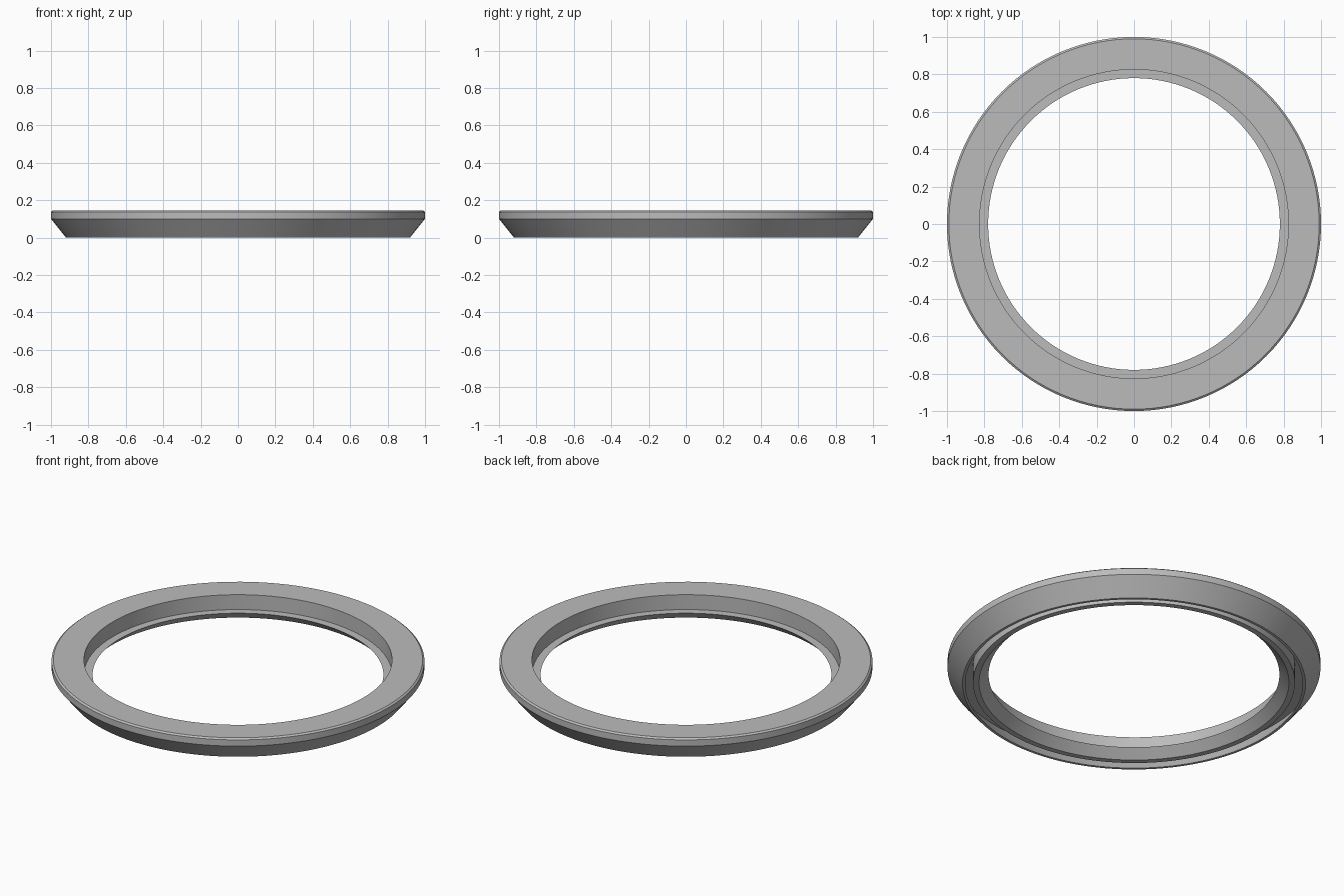
import bpy
import bmesh
import math

SEGMENTS = 128

cube = bpy.data.objects.get("Cube")
if cube:
    bpy.data.objects.remove(cube, do_unlink=True)

# Single grey material
grey = bpy.data.materials.new("plain grey")
grey.use_nodes = True
colour = (0.5, 0.5, 0.5, 1)
grey.diffuse_color = colour
grey.node_tree.nodes["Principled BSDF"].inputs["Base Color"].default_value = colour


def lathe(name, profile, material):
    """Revolve a closed (radius, height) profile around z."""
    bm = bmesh.new()
    verts = [bm.verts.new((r, 0, z)) for r, z in profile]
    edges = [bm.edges.new((v, verts[i - 1])) for i, v in enumerate(verts)]
    bmesh.ops.spin(bm, geom=verts + edges, cent=(0, 0, 0), axis=(0, 0, 1),
                   angle=math.tau, steps=SEGMENTS, use_merge=True)
    bmesh.ops.remove_doubles(bm, verts=bm.verts, dist=0.0001)
    bmesh.ops.recalc_face_normals(bm, faces=bm.faces)
    mesh = bpy.data.meshes.new(name)
    bm.to_mesh(mesh)
    bm.free()
    mesh.materials.append(material)
    obj = bpy.data.objects.new(name, mesh)
    bpy.context.collection.objects.link(obj)
    bpy.ops.object.select_all(action="DESELECT")
    obj.select_set(True)
    bpy.context.view_layer.objects.active = obj
    bpy.ops.object.shade_smooth_by_angle(angle=math.radians(25))
    return obj


# Flat flange, tapered outer skirt, hollow underside and stepped inner collar
ring_profile = [
    (0.826, 0.145), (0.99, 0.145), (1.0, 0.137),    # top and its small chamfer
    (1.0, 0.1), (0.92, 0.0),                        # outer band and skirt
    (0.905, 0.0), (0.975, 0.105),                   # skirt lip and inside
    (0.863, 0.105), (0.863, 0.007),                 # groove under the flange
    (0.831, 0.007), (0.78, 0.057), (0.826, 0.057),  # collar foot and ledge
]
lathe("flanged_ring", ring_profile, grey)
